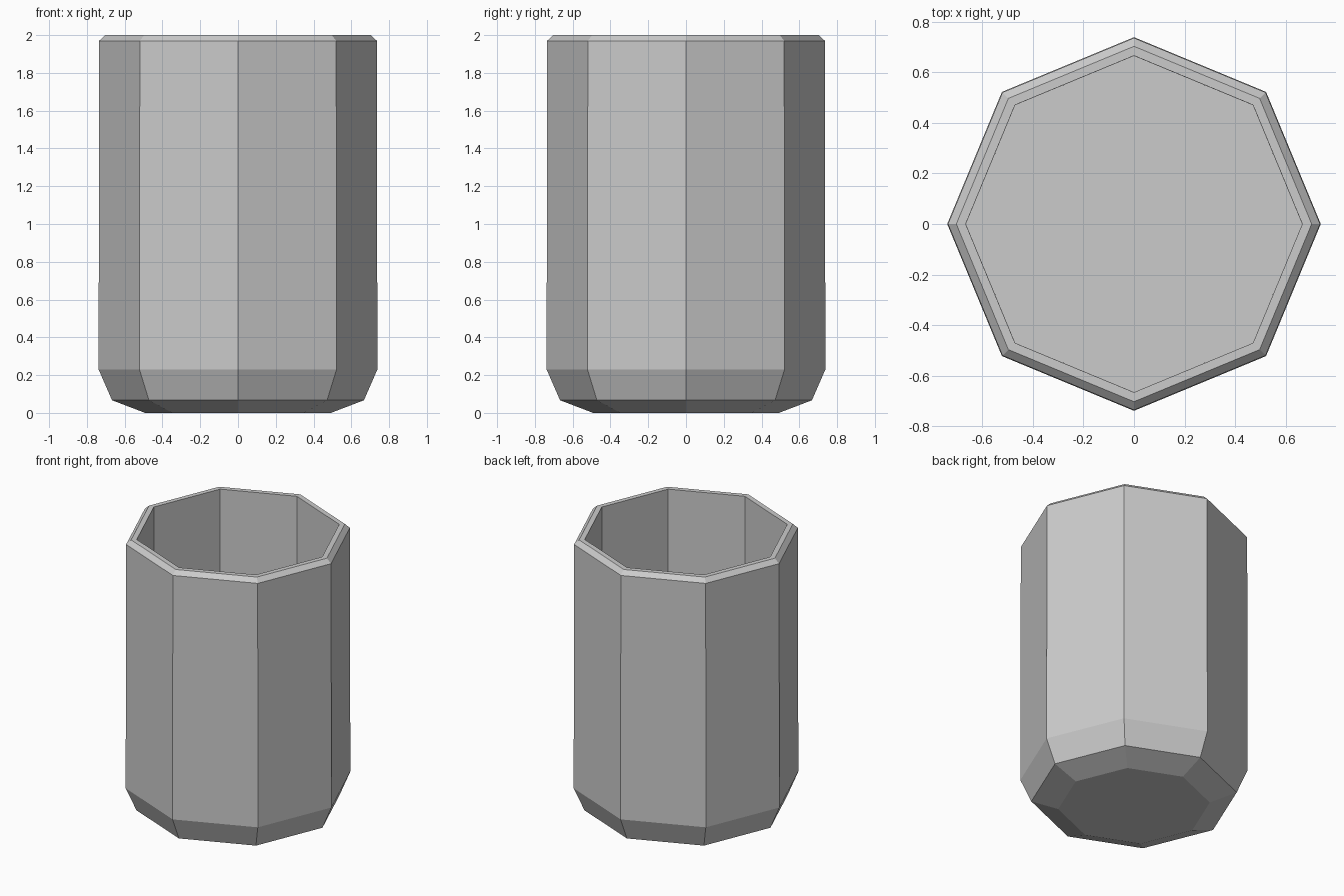
import bpy, bmesh
from math import cos, sin, pi

if "Cube" in bpy.data.objects:
    bpy.data.objects.remove(bpy.data.objects["Cube"])

SIDES = 8

# Closed profile (radius, height): outside base up to the rim, then down to the inner floor
PROFILE = [
    (0.492, 0.0), (0.667, 0.067), (0.738, 0.23), (0.735, 1.97),
    (0.702, 2.0), (0.665, 2.0), (0.664, 0.07),
]


def add_ring(bm, radius, height):
    return [bm.verts.new((radius * cos(2 * pi * i / SIDES),
                          radius * sin(2 * pi * i / SIDES), height))
            for i in range(SIDES)]


# Octagonal cup with chamfered foot and rim
bm = bmesh.new()
rings = [add_ring(bm, r, z) for r, z in PROFILE]
for lower, upper in zip(rings, rings[1:]):
    for i in range(SIDES):
        j = (i + 1) % SIDES
        bm.faces.new((lower[i], lower[j], upper[j], upper[i]))

# Underside and inner floor
bm.faces.new(rings[0][::-1])
bm.faces.new(rings[-1])

mesh = bpy.data.meshes.new("cup")
bm.to_mesh(mesh)
bm.free()
cup = bpy.data.objects.new("cup", mesh)
bpy.context.collection.objects.link(cup)
